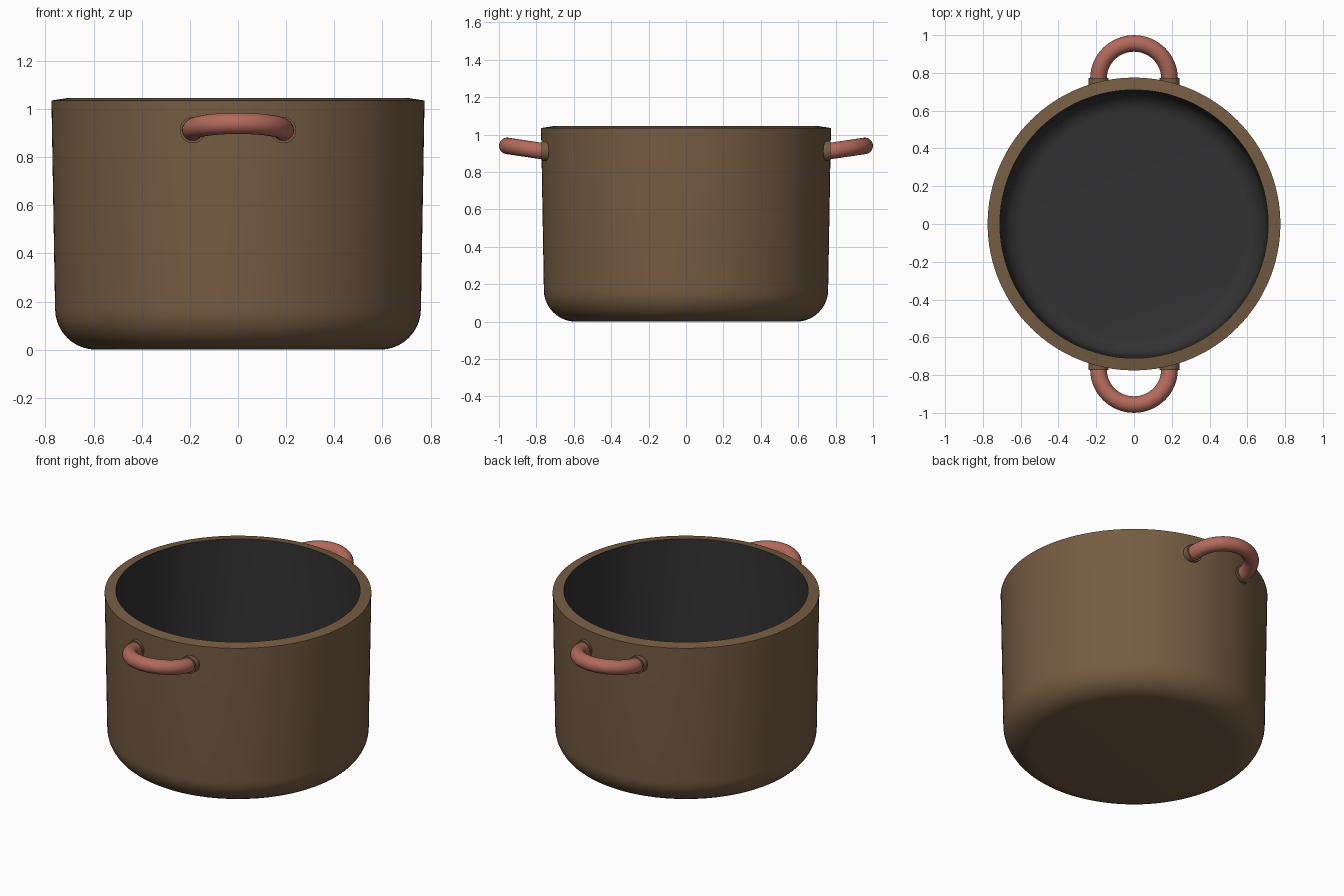
import bpy, bmesh, math
from mathutils import Vector, Matrix

if "Cube" in bpy.data.objects:
    bpy.data.objects.remove(bpy.data.objects["Cube"])


def material(name, rgb):
    m = bpy.data.materials.new(name)
    m.diffuse_color = (*rgb, 1)
    m.use_nodes = True
    m.node_tree.nodes["Principled BSDF"].inputs["Base Color"].default_value = m.diffuse_color
    return m


BROWN = material("brown_enamel", (0.18, 0.108, 0.056))
DARK = material("dark_lining", (0.032, 0.032, 0.032))
COPPER = material("copper", (0.45, 0.145, 0.105))


def fillet(r, z, rad, steps=10):
    """Quarter-round profile from the floor (r - rad, z) up to the wall (r, z + rad)."""
    return [(r - rad + rad * math.sin(a), z + rad - rad * math.cos(a))
            for a in (math.pi / 2 * i / steps for i in range(steps + 1))]


def lathe(name, profile, mat, segs=128):
    bm = bmesh.new()
    verts = [bm.verts.new((r, 0, z)) for r, z in profile]
    edges = [bm.edges.new(p) for p in zip(verts, verts[1:])]
    bmesh.ops.spin(bm, geom=verts + edges, cent=(0, 0, 0), axis=(0, 0, 1),
                   angle=2 * math.pi, steps=segs)
    bmesh.ops.remove_doubles(bm, verts=bm.verts, dist=1e-5)
    bm.normal_update()
    me = bpy.data.meshes.new(name)
    bm.to_mesh(me)
    bm.free()
    return finish(name, me, mat)


def finish(name, me, mat):
    ob = bpy.data.objects.new(name, me)
    bpy.context.collection.objects.link(ob)
    me.materials.append(mat)
    bpy.ops.object.select_all(action='DESELECT')
    ob.select_set(True)
    bpy.context.view_layer.objects.active = ob
    bpy.ops.object.shade_smooth_by_angle(angle=math.radians(35))
    return ob


# Pot: outer shell with rim, and the dark interior
rim = (0.71, 1.045)
lathe("pot_body", [(0, 0)] + fillet(0.76, 0, 0.17) + [(0.775, 1.035), rim], BROWN)
lathe("pot_interior", [rim] + fillet(0.70, 0.06, 0.11)[::-1] + [(0, 0.06)], DARK)

# Handle placement: arch centre on the wall, tilted up outward
TILT = math.radians(8.5)
SPAN, TUBE = 0.188, 0.044


def arch(name, side):
    """Tube swept along a half ring with short straight roots in the wall."""
    path = [((SPAN, -0.04), 0)]
    path += [((SPAN * math.cos(a), SPAN * math.sin(a)), a)
             for a in (math.pi * i / 32 for i in range(33))]
    path += [((-SPAN, -0.04), math.pi)]
    place = (Matrix.Rotation(math.pi if side < 0 else 0, 4, 'Z')
             @ Matrix.Translation((0, 0.77, 0.912)) @ Matrix.Rotation(TILT, 4, 'X'))
    n = 24
    bm = bmesh.new()
    rings = []
    for (x, y), a in path:
        out = Vector((math.cos(a), math.sin(a), 0))
        ring = []
        for k in range(n):
            t = 2 * math.pi * k / n
            p = Vector((x, y, 0)) + TUBE * (math.cos(t) * out + Vector((0, 0, math.sin(t))))
            ring.append(bm.verts.new(place @ p))
        rings.append(ring)
    for r0, r1 in zip(rings, rings[1:]):
        for k in range(n):
            bm.faces.new((r0[k], r0[k - 1], r1[k - 1], r1[k]))
    bm.faces.new(rings[0])
    bm.faces.new(rings[-1])
    bmesh.ops.recalc_face_normals(bm, faces=bm.faces)
    me = bpy.data.meshes.new(name)
    bm.to_mesh(me)
    bm.free()
    return finish(name, me, COPPER)


def collar(name, x, side):
    """Short disc where a handle root meets the wall."""
    bm = bmesh.new()
    bmesh.ops.create_cone(bm, cap_ends=True, segments=32, radius1=0.054,
                          radius2=0.054, depth=0.05)
    bm.transform(Matrix.Translation((x, side * 0.748, 0.912))
                 @ Matrix.Rotation(math.pi / 2, 4, 'X'))
    me = bpy.data.meshes.new(name)
    bm.to_mesh(me)
    bm.free()
    return finish(name, me, BROWN)


# Handles and collars, front and back
for label, side in (("front", -1), ("back", 1)):
    arch(label + "_handle", side)
    for hand, x in (("left", -SPAN), ("right", SPAN)):
        collar(f"{label}_{hand}_collar", x, side)
